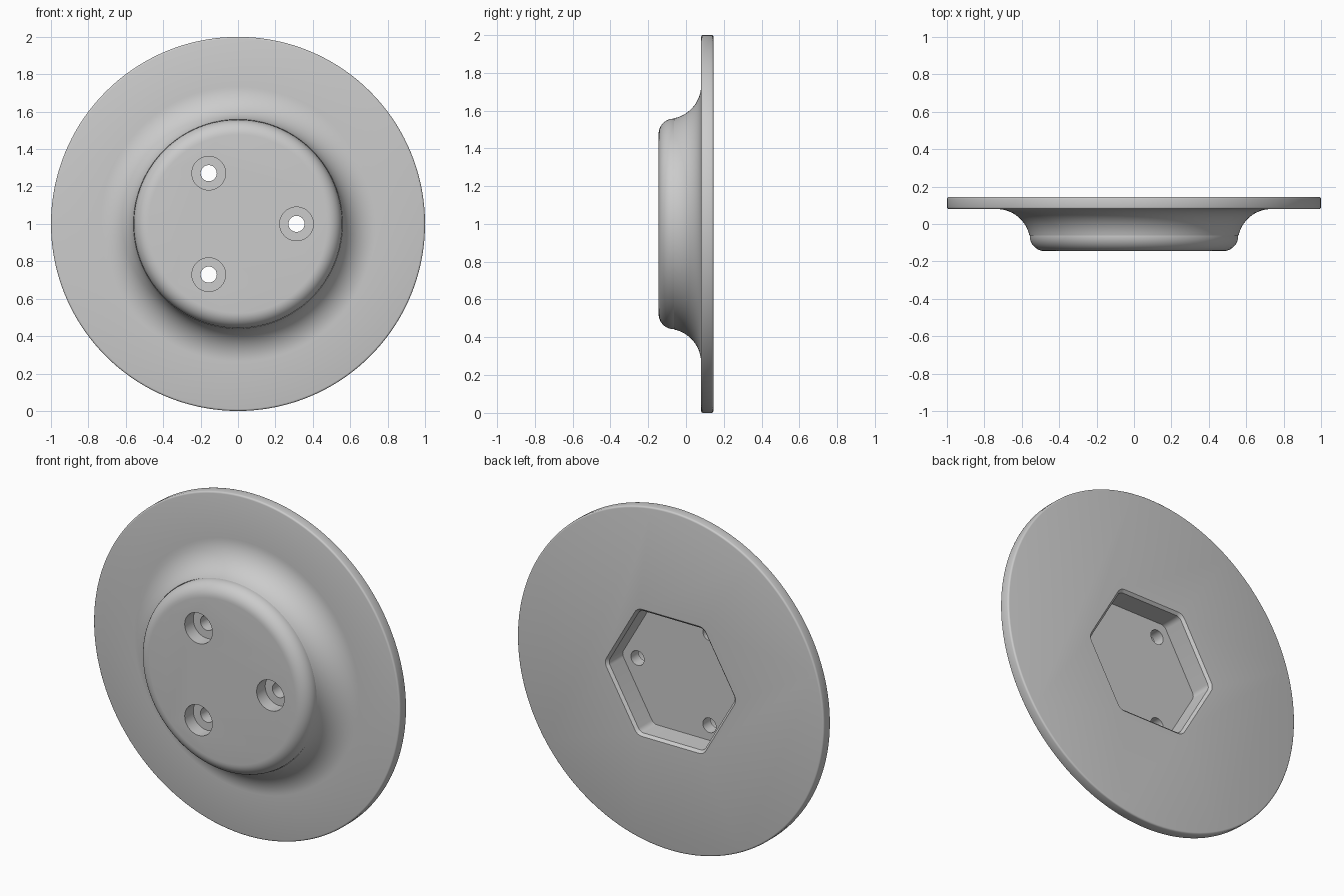
import bpy, bmesh
from math import cos, sin, pi, radians

if "Cube" in bpy.data.objects:
    bpy.data.objects.remove(bpy.data.objects["Cube"])

CENTRE_Z = 1.0


def circle(r, y, n, x0=0.0, z0=0.0):
    return [(x0 + r * cos(2 * pi * i / n), y, CENTRE_Z + z0 + r * sin(2 * pi * i / n))
            for i in range(n)]


def hexagon(apothem, corner, y, steps=6):
    # hexagon with rounded corners, two corners on the x axis
    pts, d = [], (apothem - corner) / cos(pi / 6)
    for k in range(6):
        a = k * pi / 3
        for j in range(steps + 1):
            t = a - pi / 6 + (pi / 3) * j / steps
            pts.append((d * cos(a) + corner * cos(t), y,
                        CENTRE_Z + d * sin(a) + corner * sin(t)))
    return pts


def loft(name, rings):
    # closed solid through matching rings
    bm = bmesh.new()
    vs = [[bm.verts.new(p) for p in ring] for ring in rings]
    n = len(vs[0])
    for a, b in zip(vs, vs[1:]):
        for i in range(n):
            bm.faces.new((a[i], a[(i + 1) % n], b[(i + 1) % n], b[i]))
    bm.faces.new(vs[0])
    bm.faces.new(vs[-1])
    bmesh.ops.recalc_face_normals(bm, faces=bm.faces)
    me = bpy.data.meshes.new(name)
    bm.to_mesh(me)
    bm.free()
    ob = bpy.data.objects.new(name, me)
    bpy.context.collection.objects.link(ob)
    return ob


def arc(r0, y0, rad, a0, a1, n):
    return [(r0 + rad * cos(radians(a0 + (a1 - a0) * i / n)),
             y0 + rad * sin(radians(a0 + (a1 - a0) * i / n))) for i in range(n + 1)]


# Flange and boss: nose round, sweeping fillet, rim with small rounds
profile = (arc(0.477, -0.065, 0.08, -90, 8, 10)
           + arc(0.735, -0.10, 0.18, 168, 90, 16)
           + arc(0.99, 0.09, 0.01, -90, 0, 3)
           + arc(0.99, 0.135, 0.01, 0, 90, 3))
body = loft("flanged_hub", [circle(r, y, 144) for r, y in profile])

# Hexagonal pocket in the back, with a chamfered mouth
cutters = [loft("hex_pocket_cutter", [hexagon(0.36, 0.04, 0.005),
                                      hexagon(0.36, 0.04, 0.130),
                                      hexagon(0.375, 0.055, 0.145),
                                      hexagon(0.375, 0.055, 0.25)])]

# Three counterbored bolt holes
for k in range(3):
    a = k * 2 * pi / 3
    x, z = 0.313 * cos(a), 0.313 * sin(a)
    cutters.append(loft("bolt_hole_cutter", [
        circle(r, y, 48, x, z)
        for r, y in ((0.09, -0.25), (0.09, -0.065), (0.043, -0.065), (0.043, 0.06))]))

bpy.context.view_layer.objects.active = body
body.select_set(True)
for c in cutters:
    c.hide_render = True
    m = body.modifiers.new("cut", 'BOOLEAN')
    m.operation, m.solver, m.object = 'DIFFERENCE', 'EXACT', c
    bpy.ops.object.modifier_apply(modifier=m.name)
for c in cutters:
    bpy.data.objects.remove(c)

bpy.ops.object.shade_smooth_by_angle(angle=radians(32))
